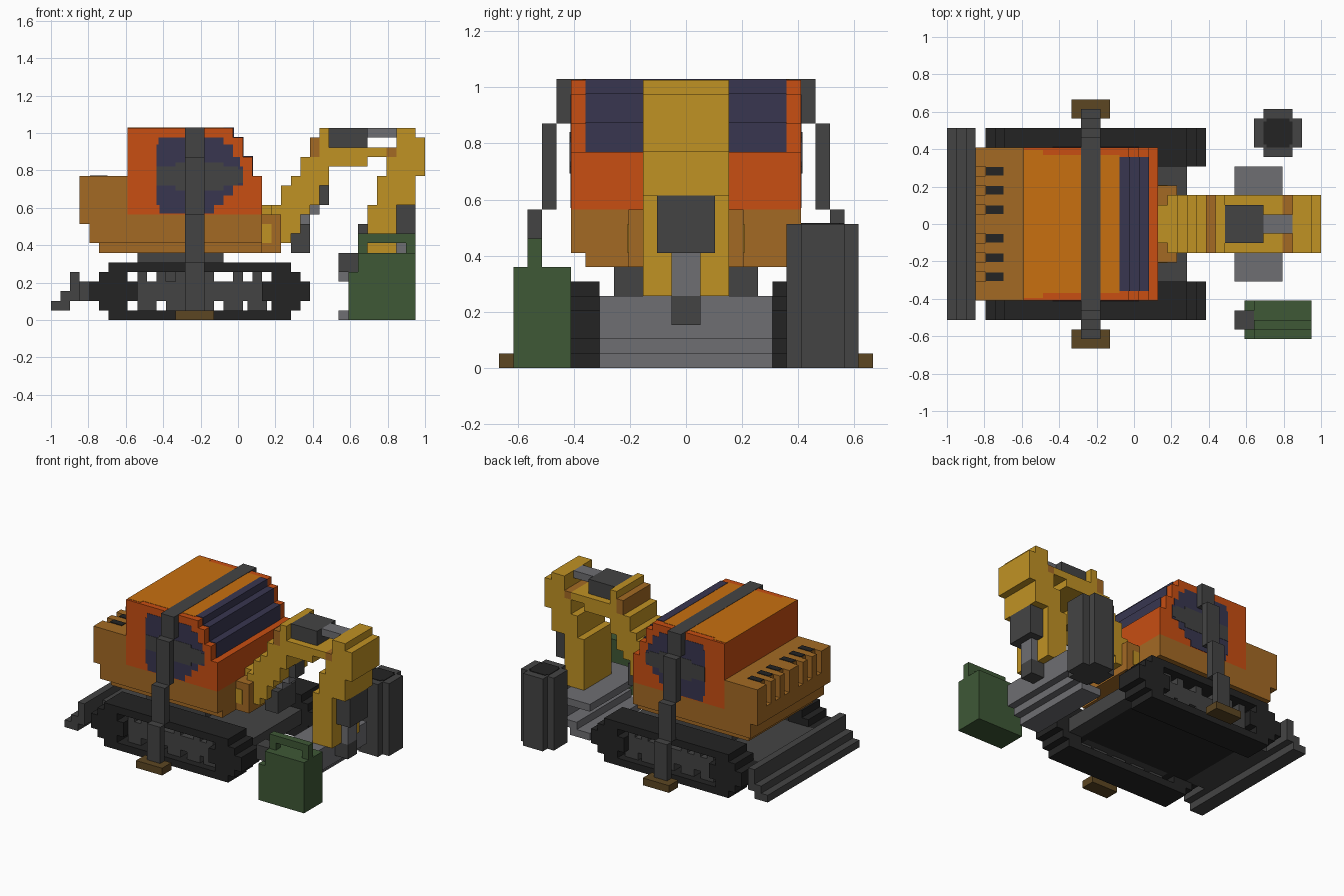
import bpy, bmesh

if "Cube" in bpy.data.objects:
    bpy.data.objects.remove(bpy.data.objects["Cube"], do_unlink=True)

U = 2 / 39          # one block
E = 0.08            # thickness of painted plates, in blocks


def material(name, rgb):
    lin = [((c / 255 + 0.055) / 1.055) ** 2.4 for c in rgb] + [1]
    m = bpy.data.materials.new(name)
    m.use_nodes = True
    m.diffuse_color = lin
    b = m.node_tree.nodes["Principled BSDF"]
    b.inputs["Base Color"].default_value = lin
    b.inputs["Roughness"].default_value = 0.8
    return m


RED = material("red_orange", (200, 78, 18))
ORANGE = material("roof_orange", (200, 112, 16))
BROWN = material("ochre_brown", (164, 106, 36))
YELLOW = material("arm_yellow", (192, 146, 36))
NAVY = material("navy_glass", (56, 54, 80))
DARK = material("dark_grey", (68, 68, 68))
LIGHT = material("light_grey", (110, 110, 114))
GREEN = material("can_green", (62, 88, 54))
BLACK = material("track_black", (36, 36, 36))
FOOT = material("foot_brown", (92, 70, 34))


def part(name, mat, boxes, mirror=False):
    """Boxes are (x0, x1, y0, y1, z0, z1) in blocks; mirror copies across y."""
    bm = bmesh.new()
    if mirror:
        boxes = list(boxes) + [(a, b, -d, -c, e, f) for a, b, c, d, e, f in boxes]
    for x0, x1, y0, y1, z0, z1 in boxes:
        vs = bmesh.ops.create_cube(bm, size=1)["verts"]
        for v in vs:
            v.co = ((x1 if v.co.x > 0 else x0) * U - 1,
                    (y1 if v.co.y > 0 else y0) * U,
                    (z1 if v.co.z > 0 else z0) * U)
    me = bpy.data.meshes.new(name)
    bm.to_mesh(me)
    bm.free()
    me.materials.append(mat)
    ob = bpy.data.objects.new(name, me)
    bpy.context.collection.objects.link(ob)
    return ob


def rows(y0, y1, *steps):
    """Stepped side profile: each step is (z0, z1, x0, x1)."""
    return [(a, b, y0, y1, z0, z1) for z0, z1, a, b in steps]


# Tracks: stepped loop with wheels at the ends
part("tracks", BLACK, rows(6, 10,
     (0, 1, 6, 25), (1, 2, 5, 8), (1, 2, 23, 26), (2, 4, 4, 9),
     (2, 4, 22, 27), (4, 5, 5, 8), (4, 5, 23, 26), (5, 6, 6, 25)), True)
part("track_frames", DARK, rows(6, 9, (2, 4, 9, 22)), True)
part("track_rollers", DARK,
     [(x, x + 2, 7, 9, 1, 2) for x in (9, 12, 15, 18, 20.5)] +
     [(x, x + 1, 7, 9, 4, 5) for x in (9, 11, 13, 16, 19, 21)], True)

# Chassis and turntable
part("chassis_deck", DARK, [(3, 25, -6, 6, 3, 4), (3, 6, -6, 6, 2, 3), (23, 25, -6, 6, 2, 3)])
part("chassis_underside", BLACK, [(6, 23, -6, 6, 2, 3)])
part("turntable", DARK, [(12, 16, -4, 4, 4, 5), (9, 18, -5, 5, 5, 7)])

# Dozer blade at the rear end
part("dozer_blade", DARK, rows(-10, 10, (1, 2, 0, 2), (2, 3, 1, 3), (3, 4, 2, 3), (4, 5, 2, 3)))

# Body and counterweight with rear grooves
part("body", BROWN, [(5, 22, -7, 7, 7, 8), (4, 22, -8, 8, 8, 11), (22, 24, -4, 4, 7, 11)])
part("counterweight", BROWN, [(4, 8, -8, 8, 11, 15), (3, 4, -8, 8, 10, 12)])
fins = [(-8, -6), (-5, -4), (-3, -2), (-1, 1), (2, 3), (4, 5), (6, 8)]
part("rear_fins", BROWN, [(3, 4, a, b, 12, 15) for a, b in fins])
part("vent_slots", BLACK, [(4.05, 5.9, y + 0.05, y + 0.95, 15, 15 + E) for y in (1, 3, 5)], True)
part("mount_pins", YELLOW, [(22, 23, 4, 4 + E, 8, 10)], True)

# Cab with stepped front
part("cab", RED, rows(-8, 8, (11, 15, 8, 22), (15, 17, 8, 21), (17, 19, 8, 20), (19, 20, 8, 19)))
part("roof_panel", ORANGE, [(8, 18, -7.2, 7.2, 20, 20 + E / 2), (8, 10, -7.7, 7.7, 20, 20 + E / 2)])
part("windshield", NAVY, [(18, x + E, -7, 7, z, t + E)
                          for x, z, t in ((21, 15, 17), (20, 17, 19), (19, 19, 20))])
part("side_windows", NAVY, rows(8, 8 + E / 2,
     (11.1, 12, 11.3, 17), (12, 13, 11, 18), (13, 14, 11, 19), (14, 16, 11, 20),
     (16, 17, 11, 19.7), (17, 18.3, 11, 19), (18.3, 19, 11.2, 18)), True)
part("window_bands", DARK, rows(8, 8 + E,
     (14.3, 15.7, 11, 20), (14, 16, 11, 19.5), (13.5, 16.4, 13, 18)), True)

# Strap over the roof, stepping outwards to its feet
part("strap", DARK, [(14, 16, 8, 9, 17, 20 + E), (14, 16, 9, 10, 11, 17),
                     (14, 16, 10, 11, 6, 11), (14, 16, 11, 12, 1, 6)], True)
part("strap_top", DARK, [(14, 16, -8, 8, 19, 20 + E)])
part("strap_feet", FOOT, [(13, 17, 11, 13, 0, 1)], True)

# Boom
part("boom", YELLOW, rows(-3, 3,
     (8, 9, 24, 25), (9, 10, 24, 26), (10, 11, 24, 26), (11, 12, 23, 27), (12, 14, 24, 28),
     (14, 15, 25, 29), (15, 17, 26, 29), (17, 19, 28, 29), (19, 20, 28, 29),
     (16, 17, 29, 33), (17, 18, 29, 35)) + [(22, 24, -2, 2, 11, 12)])
part("boom_joint", BROWN, rows(-3, 3, (17, 19, 27, 28)))
part("boom_cylinder", DARK, [(25, 27, -2, 2, 7, 10), (28, 29, -1, 1, 12, 14)])
part("boom_rod", LIGHT, [(26, 27, -1, 1, 10, 11), (27, 28, -1, 1, 11, 12)])
part("stick_cylinder", DARK, [(29, 33, -2, 2, 18, 20)])
part("stick_rod", LIGHT, [(33, 36, -1, 1, 19, 20)])

# Stick and bucket linkage
part("stick", YELLOW, rows(-3, 3,
     (5, 12, 33, 36), (12, 15, 34, 38), (15, 17, 35, 39), (17, 19, 36, 39), (19, 20, 36, 38)))
part("stick_joint", BROWN, rows(-3, 3, (17, 18, 35, 36)))
part("bucket_cylinder", DARK, [(36, 38, -2, 2, 8, 12)])
part("bucket_rod", LIGHT, [(36, 37, -1, 1, 5, 8)])
part("bucket_link", DARK, [(35, 36, -1, 1, 3, 5), (36, 37, -1, 1, 3, 5)])
part("bucket", LIGHT, rows(-6, 6,
     (0, 1, 30, 33), (1, 2, 32, 34), (2, 4, 34, 35), (4, 5, 30, 35)))

# Fuel can
part("fuel_can", GREEN, [(31, 38, -12, -8, 0, 5), (32, 38, -12, -8, 5, 7)])
part("can_handle", GREEN, rows(-11, -10, (7, 8, 32, 33), (7, 8, 37, 38), (8, 9, 32, 38)))
part("can_spout", DARK, [(30, 32, -11, -9, 5, 7)])

# Barrel
part("barrel", DARK, [(32, 37, 8, 11, 0, 10), (33, 36, 7, 12, 0, 10)])
part("barrel_top", BLACK, [(33.3, 35.7, 8, 11, 10, 10 + E), (33, 36, 8.3, 10.7, 10, 10 + E)])
